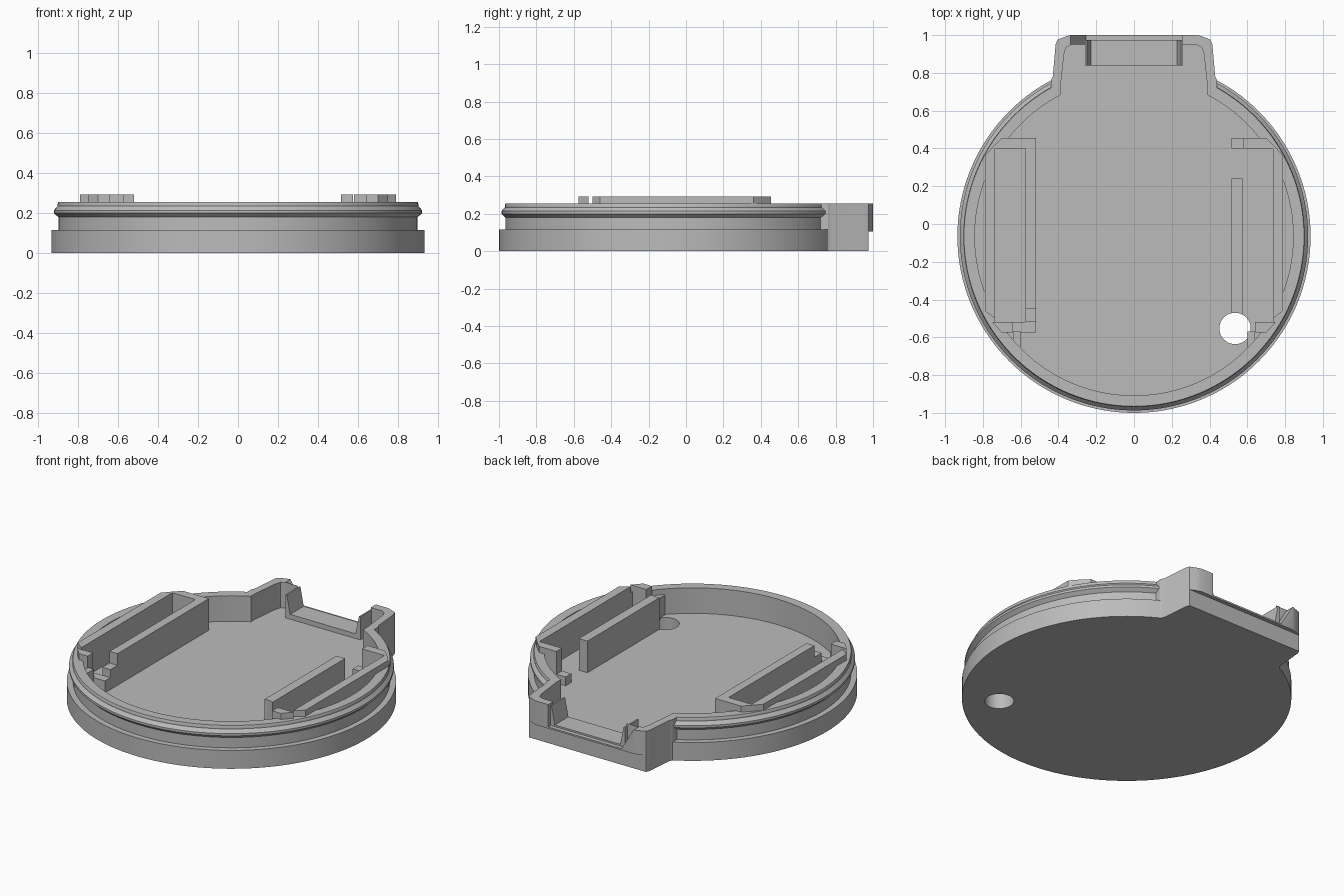
import bpy, bmesh, math

if "Cube" in bpy.data.objects:
    bpy.data.objects.remove(bpy.data.objects["Cube"])

CY = -0.065      # centre of the round body in y
FLOOR = 0.095
SEAM = 0.115
RIM = 0.255
TOP = 0.293

grey = bpy.data.materials.new("plain grey")
grey.use_nodes = True
grey.diffuse_color = (0.5, 0.5, 0.5, 1)
grey.node_tree.nodes["Principled BSDF"].inputs["Base Color"].default_value = (0.5, 0.5, 0.5, 1)


def make(name, bm):
    bmesh.ops.recalc_face_normals(bm, faces=bm.faces[:])
    mesh = bpy.data.meshes.new(name)
    bm.to_mesh(mesh)
    bm.free()
    mesh.materials.append(grey)
    obj = bpy.data.objects.new(name, mesh)
    bpy.context.collection.objects.link(obj)
    return obj


def prism(name, pts, z0, z1):
    bm = bmesh.new()
    face = bm.faces.new([bm.verts.new((x, y, z0)) for x, y in pts])
    new = bmesh.ops.extrude_face_region(bm, geom=[face])["geom"]
    bmesh.ops.translate(bm, vec=(0, 0, z1 - z0),
                        verts=[v for v in new if isinstance(v, bmesh.types.BMVert)])
    return make(name, bm)


def box(name, x0, x1, y0, y1, z0, z1):
    return prism(name, [(x0, y0), (x1, y0), (x1, y1), (x0, y1)], z0, z1)


def side_prism(name, pts, y0, y1):
    """Extrude an x-z profile along y."""
    bm = bmesh.new()
    a, b = [[bm.verts.new((x, y, z)) for x, z in pts] for y in (y0, y1)]
    bm.faces.new(a)
    bm.faces.new(b)
    for i in range(len(pts)):
        j = (i + 1) % len(pts)
        bm.faces.new((a[i], a[j], b[j], b[i]))
    return make(name, bm)


def lathe(name, profile, n=128):
    """Closed solid turned from (radius, z) points, bottom to top."""
    bm = bmesh.new()
    rings = [[bm.verts.new((r * math.cos(2 * math.pi * i / n),
                            CY + r * math.sin(2 * math.pi * i / n), z))
              for i in range(n)] for r, z in profile]
    for a, b in zip(rings, rings[1:]):
        for i in range(n):
            j = (i + 1) % n
            bm.faces.new((a[i], a[j], b[j], b[i]))
    bm.faces.new(rings[0])
    bm.faces.new(rings[-1])
    return make(name, bm)


def outline(r, tab, n=128):
    """Circle joined to a mirrored tab; tab lists right-side points, root first."""
    x, y = tab[0]
    a0 = math.atan2(y - CY, x)
    sweep = 2 * math.pi - (math.pi - 2 * a0)
    arc = [(r * math.cos(a0 - sweep * i / n), CY + r * math.sin(a0 - sweep * i / n))
           for i in range(n + 1)]
    return arc + [(-px, py) for px, py in tab[1:]] + tab[:0:-1]


def combine(obj, other, op):
    mod = obj.modifiers.new(op, "BOOLEAN")
    mod.operation, mod.object, mod.solver = op, other, "EXACT"
    bpy.context.view_layer.objects.active = obj
    bpy.ops.object.modifier_apply(modifier=mod.name)
    bpy.data.objects.remove(other)


def smooth(obj):
    bpy.ops.object.select_all(action="DESELECT")
    obj.select_set(True)
    bpy.context.view_layer.objects.active = obj
    bpy.ops.object.shade_smooth_by_angle(angle=math.radians(25))


def slot_box(s, z0, z1):
    return box("slot", s * 0.735, s * 0.575, -0.52, 0.40, z0, z1)


# Outer and inner plan of the tab, right half
tab_out = [(0.44, 0.76), (0.43, 0.78), (0.415, 0.95), (0.405, 0.975), (0.37, 0.99), (0.34, 1.0)]
tab_low = [(x, min(y, 0.975)) for x, y in tab_out]
tab_in = [(0.39, 0.685), (0.39, 0.72), (0.37, 0.90), (0.36, 0.935), (0.33, 0.95)]

# Shell: flat base, rim with a bead, raised tab wall
shell = prism("shell", outline(0.935, tab_low), 0, SEAM)
rim = lathe("rim", [(0.9, 0.10), (0.9, 0.18), (0.922, 0.2), (0.922, 0.214),
                    (0.904, 0.235), (0.904, RIM - 0.01), (0.9, RIM)])
wall_plan = [(-x, y) for x, y in tab_out] + tab_out[::-1]
wall = prism("wall", [(-0.44, 0.6)] + wall_plan + [(0.44, 0.6)], SEAM - 0.01, RIM)
combine(rim, wall, "UNION")
combine(shell, rim, "UNION")

# Hollow, rear notch, sloped hook end, drain hole and holder slots
combine(shell, prism("hollow", outline(0.843, tab_in), FLOOR, 0.5), "DIFFERENCE")
combine(shell, box("notch", -0.255, 0.255, 0.8, 1.1, SEAM, 0.5), "DIFFERENCE")
combine(shell, side_prism("slope", [(-0.34, 0.26), (-0.34, 0.4), (-0.2, 0.4),
                                    (-0.2, 0.12), (-0.255, 0.12)], 0.951, 1.1), "DIFFERENCE")
for s in (-1, 1):
    combine(shell, slot_box(s, FLOOR, 0.5), "DIFFERENCE")


def hole():
    pts = [(0.535 + 0.083 * math.cos(math.pi * i / 24),
            -0.553 + 0.083 * math.sin(math.pi * i / 24)) for i in range(48)]
    return prism("hole", pts, -0.1, 0.5)


combine(shell, hole(), "DIFFERENCE")
smooth(shell)

# Rear ledge in the notch, with a small sloped gusset at each end
box("rear_ledge", -0.25, 0.25, 0.84, 0.974, 0.05, 0.125)
for s, side in ((-1, "right"), (1, "left")):
    side_prism(side + "_gusset", [(s * 0.22, 0.09), (s * 0.26, 0.09), (s * 0.26, 0.24),
                                  (s * 0.25, 0.24)], 0.84, 0.975)

# Holders: frame with corners trimmed to the rim, long slot inside
z = FLOOR - 0.01
for s, side in ((-1, "right"), (1, "left")):
    inner = 0.52 if s < 0 else 0.58
    prism(side + "_holder_back_wall", [(s * inner, 0.40), (s * 0.755, 0.40),
                                       (s * 0.70, 0.455), (s * inner, 0.455)], z, TOP)
    prism(side + "_holder_outer_wall", [(s * 0.735, -0.50), (s * 0.79, -0.46),
                                        (s * 0.79, 0.36), (s * 0.755, 0.40),
                                        (s * 0.735, 0.40)], z, TOP)
    prism(side + "_holder_front_wall", [(s * 0.64, -0.575), (s * 0.70, -0.575),
                                        (s * 0.75, -0.52), (s * 0.64, -0.52)], z, TOP)
    box(side + "_holder_rib", s * 0.60, s * 0.64, -0.65, -0.57, z, 0.22)

# Inner walls differ from side to side
box("right_holder_inner_wall", -0.575, -0.52, -0.45, 0.40, z, TOP)
box("right_holder_front_step", -0.64, -0.52, -0.575, -0.52, z, 0.17)
box("right_holder_inner_step", -0.575, -0.52, -0.52, -0.45, z, 0.22)
left_inner = box("left_holder_inner_wall", 0.515, 0.575, -0.5, 0.24, z, TOP)
combine(left_inner, hole(), "DIFFERENCE")
box("left_holder_low_step", 0.515, 0.58, 0.40, 0.455, z, 0.15)
